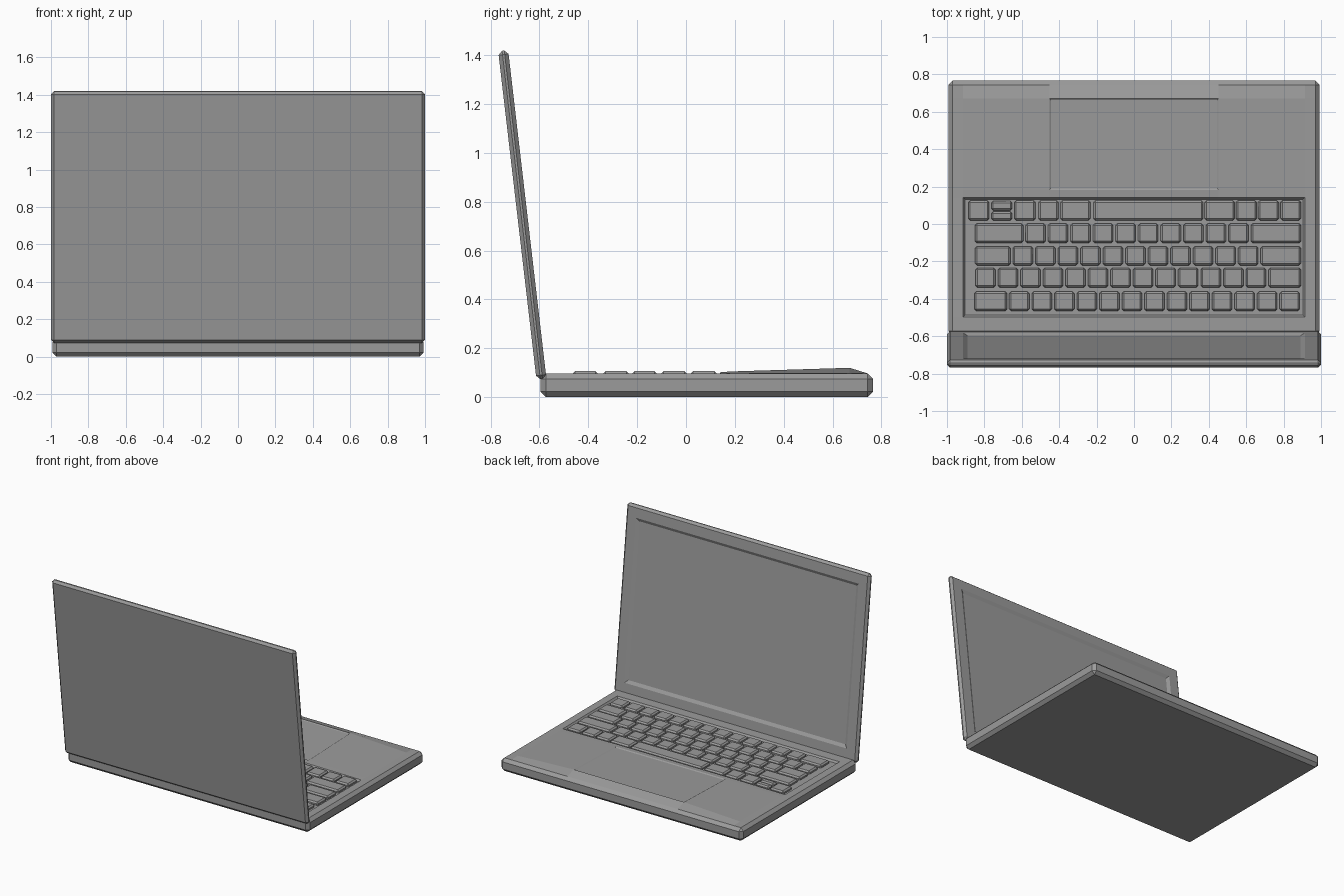
import bpy, bmesh, math
from mathutils import Matrix, Vector

cube = bpy.data.objects.get("Cube")
if cube:
    bpy.data.objects.remove(cube, do_unlink=True)

# One grey for the whole machine
grey = bpy.data.materials.new("case grey")
grey.use_nodes = True
COLOUR = (0.33, 0.33, 0.33, 1)
grey.diffuse_color = COLOUR
grey.node_tree.nodes["Principled BSDF"].inputs["Base Color"].default_value = COLOUR


def finish(bm, name):
    mesh = bpy.data.meshes.new(name)
    bm.to_mesh(mesh)
    bm.free()
    mesh.materials.append(grey)
    ob = bpy.data.objects.new(name, mesh)
    bpy.context.collection.objects.link(ob)
    return ob


def add_box(bm, lo, hi, chamfer):
    """Add a chamfered box spanning two corners."""
    lo, hi = Vector(lo), Vector(hi)
    matrix = Matrix.Translation((lo + hi) / 2) @ Matrix.Diagonal((*(hi - lo), 1))
    verts = bmesh.ops.create_cube(bm, size=1, matrix=matrix)["verts"]
    edges = list({e for v in verts for e in v.link_edges})
    bmesh.ops.bevel(bm, geom=edges, offset=chamfer, segments=1,
                    profile=0.5, affect='EDGES')


def facing(bm, axis):
    """Largest face that points along an axis."""
    bm.normal_update()
    return max((f for f in bm.faces if f.normal.dot(Vector(axis)) > 0.99),
               key=lambda f: f.calc_area())


def sink(bm, faces, width, depth):
    bm.normal_update()
    bmesh.ops.inset_region(bm, faces=faces, thickness=width, depth=-depth,
                           use_even_offset=True, use_boundary=True)


# Base: chamfered slab whose top is a deck with a raised, tilted touchpad area
DECK = 0.097
bm = bmesh.new()
add_box(bm, (-0.993, -0.595, 0), (0.993, 0.766, DECK), 0.022)
bmesh.ops.delete(bm, geom=[facing(bm, (0, 0, 1))], context='FACES_ONLY')

xs = [-0.971, -0.913, -0.453, 0.453, 0.913, 0.971]
ys = [-0.573, -0.497, 0.142, 0.182, 0.67, 0.744]
lift = {0.142: 0.005, 0.182: 0.008, 0.67: 0.023}


def deck_height(x, y):
    side = min(1, (xs[-1] - abs(x)) / (xs[-1] - xs[3]))
    return DECK + lift.get(y, 0) * side


grid = [[bm.verts.new((x, y, deck_height(x, y))) for x in xs] for y in ys]
cells = {}
for j in range(5):
    for i in range(5):
        cells[i, j] = bm.faces.new((grid[j][i], grid[j][i + 1],
                                    grid[j + 1][i + 1], grid[j + 1][i]))
sink(bm, [cells[i, 1] for i in (1, 2, 3)], 0.01, 0.014)   # keyboard well
sink(bm, [cells[2, 3]], 0.008, 0.005)                     # touchpad
bmesh.ops.remove_doubles(bm, verts=bm.verts, dist=0.002)
finish(bm, "base")

# Keyboard: each row is a list of key spans along x
PITCH, KEY, RIGHT = 0.1205, 0.107, 0.892


def key_row(left, start, count):
    """Wide left key, evenly spaced keys, then a wide right key."""
    spans = [(left, start - 0.012)] if start > left else []
    spans += [(start + PITCH * k, start + PITCH * k + KEY) for k in range(count)]
    end = start + PITCH * count
    if RIGHT - end > 0.05:
        spans.append((end, RIGHT))
    return spans


bottom_row = [(-0.886, -0.774), (-0.64, -0.527), (-0.511, -0.404),
              (-0.393, -0.233), (-0.217, 0.37), (0.378, 0.538),
              (0.545, 0.656), (0.664, 0.774), (0.784, RIGHT)]
rows = [(0.019, 0.126, bottom_row),
        (-0.102, 0.003, key_row(-0.85, -0.58, 10)),
        (-0.221, -0.119, key_row(-0.85, -0.648, 11)),
        (-0.34, -0.234, key_row(-0.848, -0.848, 13)),
        (-0.465, -0.361, key_row(-0.854, -0.667, 13)),
        (0.019, 0.067, [(-0.763, -0.651)]),      # half-height arrow keys
        (0.073, 0.122, [(-0.763, -0.651)])]
bm = bmesh.new()
for low, high, spans in rows:
    for left, right in spans:
        add_box(bm, (left, low, 0.075), (right, high, 0.106), 0.01)
finish(bm, "keys")

# Lid: thin chamfered panel with a sunken screen, leaning back
bm = bmesh.new()
add_box(bm, (-1, -0.0205, 0), (1, 0.0205, 1.354), 0.016)
screen = facing(bm, (0, 1, 0))
sink(bm, [screen], 0.071, 0)
sink(bm, [screen], 0.022, 0.012)
lid = finish(bm, "lid")
lid.location = (0, -0.592, 0.074)
lid.rotation_euler.x = math.radians(6.65)
